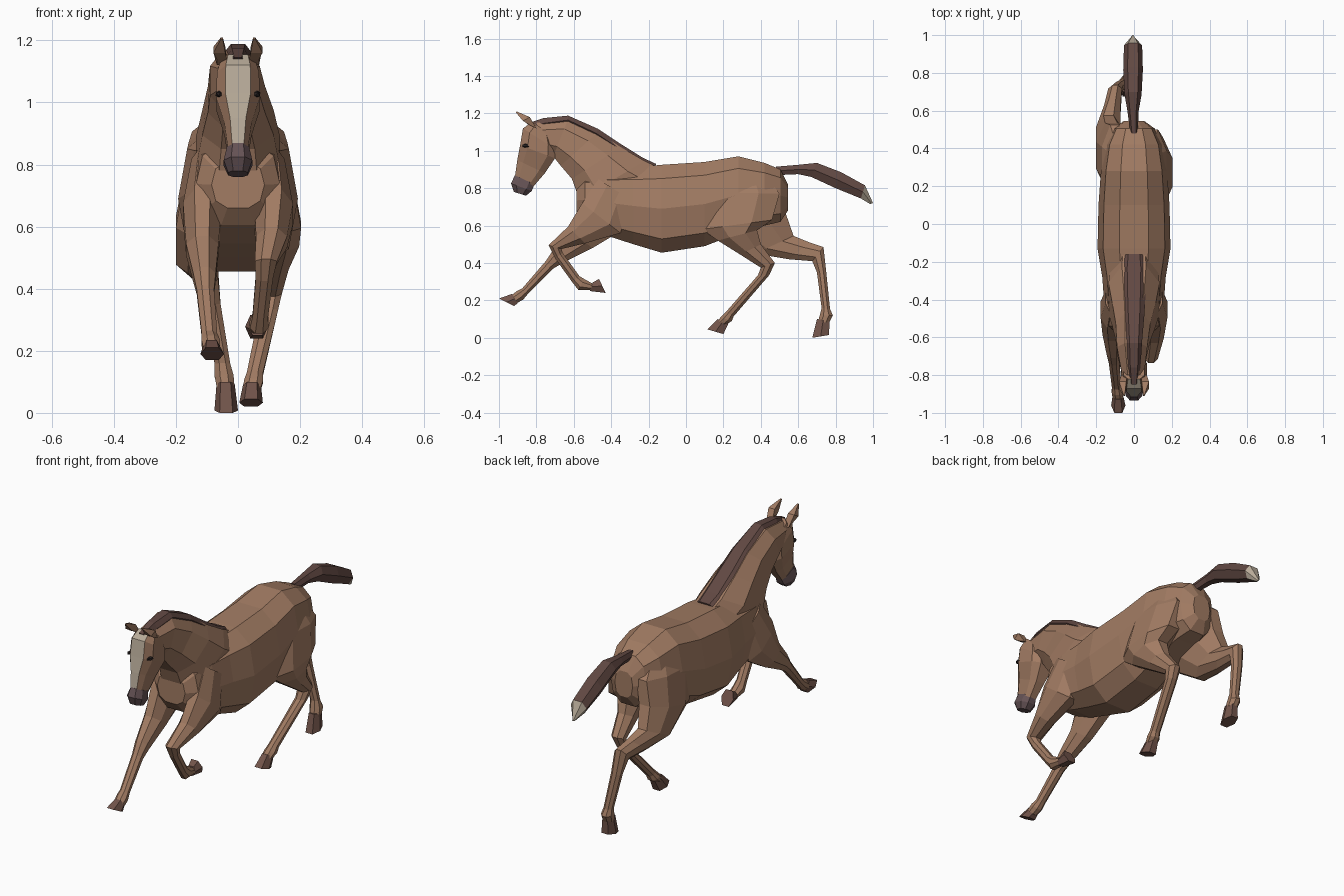
import bpy, bmesh
from math import cos, sin, pi, copysign
from mathutils import Vector


def mat(name, rgb):
    m = bpy.data.materials.new(name)
    m.diffuse_color = (*rgb, 1)
    return m


COAT = mat("coat", (0.36, 0.20, 0.125))
DARK = mat("dark_hair", (0.12, 0.065, 0.055))
HOOF = mat("hoof", (0.17, 0.09, 0.07))
SKIN = mat("muzzle_skin", (0.13, 0.085, 0.09))
PALE = mat("pale_hair", (0.48, 0.41, 0.32))
BLACK = mat("eye_black", (0.02, 0.015, 0.015))


def loft(name, rings, material, n=8, power=0.85, stripe=None):
    """Skin rings given as (front y, front z, back y, back z, half width, centre x)."""
    unit = []
    for j in range(n):
        a = (j + 0.5) * 2 * pi / n
        unit.append([copysign(abs(f) ** power, f) for f in (cos(a), sin(a))])
    mc = max(u[0] for u in unit)
    ms = max(u[1] for u in unit)
    bm = bmesh.new()
    loops = []
    for fy, fz, by, bz, hw, x in rings:
        f, b = Vector((x, fy, fz)), Vector((x, by, bz))
        mid, half = (f + b) / 2, (f - b) / 2
        loops.append([bm.verts.new(mid + half * (c / mc) + Vector((hw * s / ms, 0, 0)))
                      for c, s in unit])
    for p, q in zip(loops, loops[1:]):
        for j in range(n):
            k = (j + 1) % n
            face = bm.faces.new((p[j], p[k], q[k], q[j]))
            if stripe and j == n - 1:   # the face along the front line
                face.material_index = 1
    bm.faces.new(loops[0])
    bm.faces.new(loops[-1])
    bmesh.ops.recalc_face_normals(bm, faces=bm.faces)
    me = bpy.data.meshes.new(name)
    bm.to_mesh(me)
    bm.free()
    me.materials.append(material)
    if stripe:
        me.materials.append(stripe)
    ob = bpy.data.objects.new(name, me)
    bpy.context.collection.objects.link(ob)
    return ob


def leg(name, rings, hoof):
    loft(name, rings, COAT, 8, 1.0)
    loft(name + "_hoof", hoof, HOOF, 6)


# Trunk: (y, bottom z, top z, half width)
trunk = [(-0.585, 0.66, 0.81, 0.085), (-0.54, 0.605, 0.87, 0.135), (-0.42, 0.545, 0.90, 0.158),
         (-0.28, 0.50, 0.91, 0.168), (-0.13, 0.455, 0.925, 0.193), (0.10, 0.49, 0.94, 0.188),
         (0.28, 0.56, 0.97, 0.175), (0.42, 0.60, 0.935, 0.152), (0.505, 0.62, 0.90, 0.11),
         (0.545, 0.68, 0.82, 0.055)]
loft("trunk", [(y, t, y, b, w, 0) for y, b, t, w in trunk], COAT, 10, 0.78)

# Neck and mane
loft("neck", [(-0.12, 0.90, -0.40, 0.62, 0.12, 0), (-0.22, 0.945, -0.57, 0.74, 0.135, 0),
              (-0.35, 1.02, -0.61, 0.85, 0.115, 0), (-0.47, 1.10, -0.67, 0.92, 0.092, -0.005),
              (-0.63, 1.17, -0.71, 0.97, 0.08, -0.01), (-0.80, 1.15, -0.75, 1.0, 0.06, -0.005)], COAT)
loft("mane", [(-0.16, 0.93, -0.17, 0.90, 0.055, 0), (-0.23, 0.962, -0.25, 0.92, 0.065, 0),
              (-0.35, 1.037, -0.37, 0.99, 0.062, 0), (-0.47, 1.117, -0.49, 1.07, 0.055, 0),
              (-0.63, 1.188, -0.63, 1.14, 0.042, 0), (-0.76, 1.175, -0.75, 1.12, 0.035, 0),
              (-0.85, 1.145, -0.81, 1.11, 0.022, 0)], DARK, 6)

# Head with pale blaze, muzzle
loft("head", [(-0.82, 1.155, -0.73, 1.09, 0.055, 0), (-0.872, 1.12, -0.70, 1.01, 0.068, 0),
              (-0.887, 1.03, -0.70, 0.96, 0.07, 0), (-0.902, 0.95, -0.755, 0.88, 0.044, 0),
              (-0.915, 0.86, -0.815, 0.81, 0.032, 0)], COAT, 8, 0.62, PALE)
loft("muzzle", [(-0.915, 0.87, -0.81, 0.82, 0.036, 0), (-0.935, 0.825, -0.825, 0.785, 0.046, 0),
                (-0.92, 0.78, -0.855, 0.76, 0.032, 0)], SKIN)

# Ears and eyes on both sides
for side, s in (("left", -1), ("right", 1)):
    loft(side + "_ear", [(-0.84, 1.14, -0.80, 1.12, 0.016, s * 0.052),
                         (-0.872, 1.16, -0.835, 1.18, 0.019, s * 0.06),
                         (-0.91, 1.205, -0.905, 1.21, 0.003, s * 0.052)], COAT, 4)
    bpy.ops.mesh.primitive_ico_sphere_add(subdivisions=1, radius=0.02,
                                          location=(s * 0.06, -0.853, 1.027))
    eye = bpy.context.object
    eye.name = side + "_eye"
    eye.scale = (0.7, 1.3, 0.6)
    eye.data.materials.append(BLACK)

# Tail and its pale tip
loft("tail", [(0.48, 0.915, 0.49, 0.87, 0.02, 0), (0.60, 0.925, 0.60, 0.875, 0.03, -0.005),
              (0.70, 0.935, 0.67, 0.86, 0.045, -0.005), (0.83, 0.885, 0.80, 0.80, 0.052, -0.005),
              (0.957, 0.815, 0.935, 0.745, 0.048, -0.005)], DARK, 6)
loft("tail_tip", [(0.957, 0.815, 0.935, 0.745, 0.048, -0.005),
                  (1.0, 0.72, 0.985, 0.715, 0.004, -0.005)], PALE, 6)

# Front leg reaching forward (-x side), shoulder first
leg("reaching_front_leg",
    [(-0.47, 0.85, -0.30, 0.74, 0.04, -0.11), (-0.555, 0.72, -0.35, 0.57, 0.062, -0.115),
     (-0.62, 0.57, -0.50, 0.48, 0.052, -0.115),
     (-0.71, 0.47, -0.66, 0.40, 0.036, -0.108), (-0.75, 0.41, -0.71, 0.37, 0.028, -0.105),
     (-0.875, 0.265, -0.845, 0.235, 0.025, -0.092), (-0.905, 0.25, -0.87, 0.205, 0.03, -0.088),
     (-0.935, 0.225, -0.905, 0.185, 0.027, -0.085)],
    [(-0.93, 0.235, -0.90, 0.185, 0.029, -0.085), (-1.0, 0.21, -0.92, 0.17, 0.038, -0.083)])

# Front leg folded under (+x side), shoulder first
leg("folded_front_leg",
    [(-0.47, 0.85, -0.30, 0.74, 0.04, 0.11), (-0.555, 0.72, -0.35, 0.56, 0.062, 0.115),
     (-0.63, 0.595, -0.54, 0.505, 0.05, 0.108),
     (-0.735, 0.495, -0.665, 0.475, 0.036, 0.09), (-0.70, 0.425, -0.66, 0.455, 0.028, 0.085),
     (-0.61, 0.30, -0.57, 0.33, 0.025, 0.072), (-0.575, 0.255, -0.545, 0.315, 0.03, 0.068),
     (-0.51, 0.255, -0.50, 0.29, 0.027, 0.063)],
    [(-0.515, 0.25, -0.50, 0.295, 0.028, 0.063), (-0.43, 0.24, -0.465, 0.315, 0.037, 0.06)])

# Hind leg swung forward (+x side), hip first
leg("forward_hind_leg",
    [(0.20, 0.91, 0.42, 0.88, 0.03, 0.08), (0.12, 0.78, 0.50, 0.77, 0.078, 0.095),
     (0.085, 0.58, 0.46, 0.63, 0.085, 0.118),
     (0.17, 0.52, 0.38, 0.575, 0.072, 0.125), (0.29, 0.445, 0.40, 0.50, 0.048, 0.115),
     (0.40, 0.375, 0.475, 0.40, 0.036, 0.105), (0.385, 0.335, 0.445, 0.335, 0.03, 0.10),
     (0.215, 0.14, 0.255, 0.115, 0.026, 0.055), (0.185, 0.11, 0.245, 0.09, 0.031, 0.05),
     (0.165, 0.085, 0.215, 0.07, 0.028, 0.045)],
    [(0.17, 0.10, 0.228, 0.08, 0.029, 0.045), (0.115, 0.045, 0.20, 0.02, 0.038, 0.042)])

# Hind leg trailing behind (-x side), hip first
leg("trailing_hind_leg",
    [(0.20, 0.91, 0.42, 0.88, 0.03, -0.08), (0.13, 0.77, 0.525, 0.79, 0.075, -0.095),
     (0.19, 0.57, 0.535, 0.66, 0.08, -0.12),
     (0.37, 0.45, 0.575, 0.545, 0.065, -0.135), (0.55, 0.42, 0.66, 0.51, 0.044, -0.115),
     (0.675, 0.41, 0.735, 0.485, 0.036, -0.10), (0.70, 0.35, 0.75, 0.35, 0.029, -0.085),
     (0.725, 0.16, 0.77, 0.155, 0.025, -0.05), (0.715, 0.12, 0.785, 0.12, 0.031, -0.045),
     (0.705, 0.085, 0.765, 0.08, 0.028, -0.04)],
    [(0.70, 0.10, 0.767, 0.09, 0.029, -0.04), (0.675, 0.0, 0.765, 0.015, 0.038, -0.038)])
